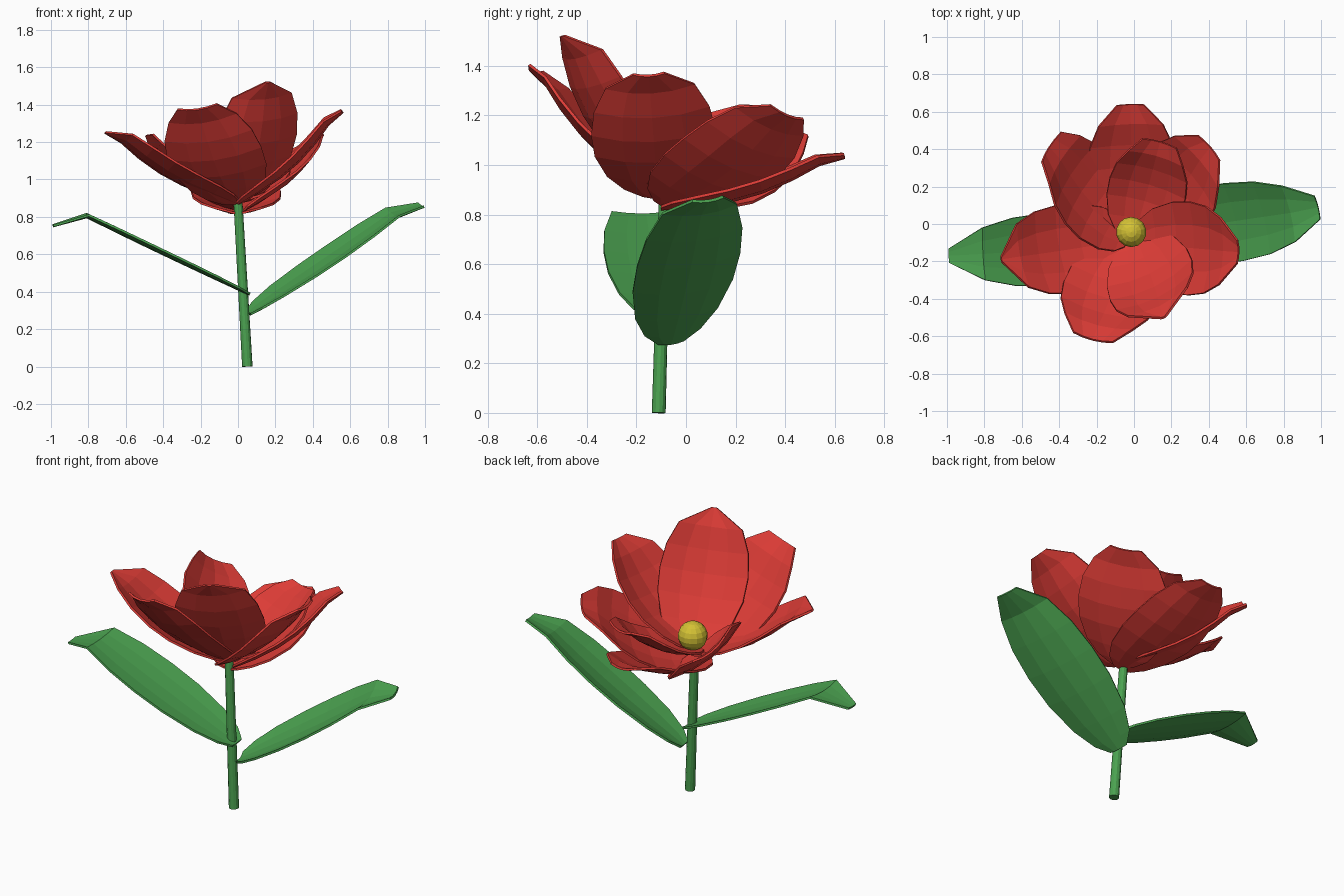
import bpy, bmesh, math
from mathutils import Vector

cube = bpy.data.objects.get("Cube")
if cube:
    bpy.data.objects.remove(cube, do_unlink=True)


def material(name, rgb):
    m = bpy.data.materials.new(name)
    m.use_nodes = True
    m.diffuse_color = (*rgb, 1)
    m.node_tree.nodes["Principled BSDF"].inputs["Base Color"].default_value = (*rgb, 1)
    return m


RED = material("petal red", (0.72, 0.045, 0.037))
GREEN = material("leaf green", (0.07, 0.36, 0.08))
YELLOW = material("centre yellow", (0.66, 0.54, 0.035))


def make_object(name, bm, mat):
    bmesh.ops.recalc_face_normals(bm, faces=bm.faces[:])
    mesh = bpy.data.meshes.new(name)
    bm.to_mesh(mesh)
    bm.free()
    mesh.materials.append(mat)
    ob = bpy.data.objects.new(name, mesh)
    bpy.context.collection.objects.link(ob)
    return ob


# Outline shared by petals and leaves: (distance along, share of full width)
OUTLINE = [(0, 0.25), (0.06, 0.54), (0.18, 0.8), (0.36, 0.97), (0.53, 1.0),
           (0.7, 0.93), (0.86, 0.72)]
COLUMNS = (-1, -0.5, 0, 0.5, 1)


def blade(name, mat, base, tip, side, width, end, cup, bow, curl):
    """Spoon-shaped blade from base to blunt tip, curled away from its upper face at the end."""
    base, tip, side = Vector(base), Vector(tip), Vector(side)
    up = (tip - base).cross(side).normalized()
    if up.z < 0:
        up.negate()
    axis = tip + up * curl - base
    side = (side - side.project(axis)).normalized()
    bm = bmesh.new()
    rows = []
    for t, w in OUTLINE + [(1, end)]:
        drop = bow * math.sin(math.pi * t) + curl * max(0, (t - 0.86) / 0.14)
        rows.append([bm.verts.new(base + axis * t + side * (u * w * width / 2)
                                  + up * (cup * u * u * w - drop)) for u in COLUMNS])
    for a, b in zip(rows, rows[1:]):
        for i in range(len(COLUMNS) - 1):
            bm.faces.new((a[i], a[i + 1], b[i + 1], b[i]))
    ob = make_object(name, bm, mat)
    thick = ob.modifiers.new("thickness", "SOLIDIFY")
    thick.thickness = 0.012
    thick.offset = 0


# Petals: base, middle of tip edge, width direction, width, share of width at the tip
PETALS = {
    "petal_front_outer": ((-0.02, -0.1, 0.87), (-0.22, -0.62, 1.375), (1, -0.2, 0.08), 0.52, 0.42),
    "petal_front_inner": ((0.02, -0.09, 0.88), (0.16, -0.5, 1.52), (0.42, 0.2, 0.05), 0.49, 0.06),
    "petal_left": ((0.0, -0.11, 0.87), (0.56, -0.15, 1.36), (0.05, 0.46, 0.06), 0.5, 0.25),
    "petal_right": ((-0.01, -0.08, 0.87), (-0.71, -0.19, 1.25), (0, 0.45, -0.08), 0.48, 0.06),
    "petal_back_left": ((0.02, -0.08, 0.83), (0.41, 0.41, 1.2), (0.6, -0.65, 0.3), 0.52, 0.35),
    "petal_back_right": ((-0.03, -0.08, 0.87), (-0.455, 0.41, 1.16), (-0.3, -0.56, 0.36), 0.5, 0.45),
    "petal_back_inner": ((0.0, -0.08, 0.88), (0.14, 0.44, 1.14), (1, -0.25, 0.05), 0.42, 0.45),
    "petal_back_outer": ((0.0, -0.1, 0.82), (-0.02, 0.64, 1.03), (1, 0.05, 0), 0.48, 0.3),
}
for name, shape in PETALS.items():
    blade(name, RED, *shape, cup=0.05, bow=0.06, curl=0.03)

# Leaves
blade("leaf_left", GREEN, (0.06, -0.06, 0.28), (0.985, 0.09, 0.855), (0, 0.41, 0.12),
      0.43, 0.3, cup=0.035, bow=0.02, curl=0.05)
blade("leaf_right", GREEN, (0.06, -0.1, 0.385), (-0.99, -0.17, 0.75), (0, 1, 0),
      0.39, 0.2, cup=0.02, bow=0.005, curl=0.125)

# Stem
foot, head = Vector((0.05, -0.11, 0)), Vector((0, -0.085, 0.88))
bm = bmesh.new()
bmesh.ops.create_cone(bm, cap_ends=True, segments=12, radius1=0.028, radius2=0.024,
                      depth=(head - foot).length)
bmesh.ops.rotate(bm, verts=bm.verts[:],
                 matrix=(head - foot).to_track_quat("Z", "Y").to_matrix())
bmesh.ops.translate(bm, verts=bm.verts[:], vec=(foot + head) / 2)
make_object("stem", bm, GREEN)

# Flower centre
bm = bmesh.new()
bmesh.ops.create_uvsphere(bm, u_segments=14, v_segments=9, radius=0.082)
bmesh.ops.translate(bm, verts=bm.verts[:], vec=(-0.015, -0.043, 0.97))
make_object("flower_centre", bm, YELLOW)
